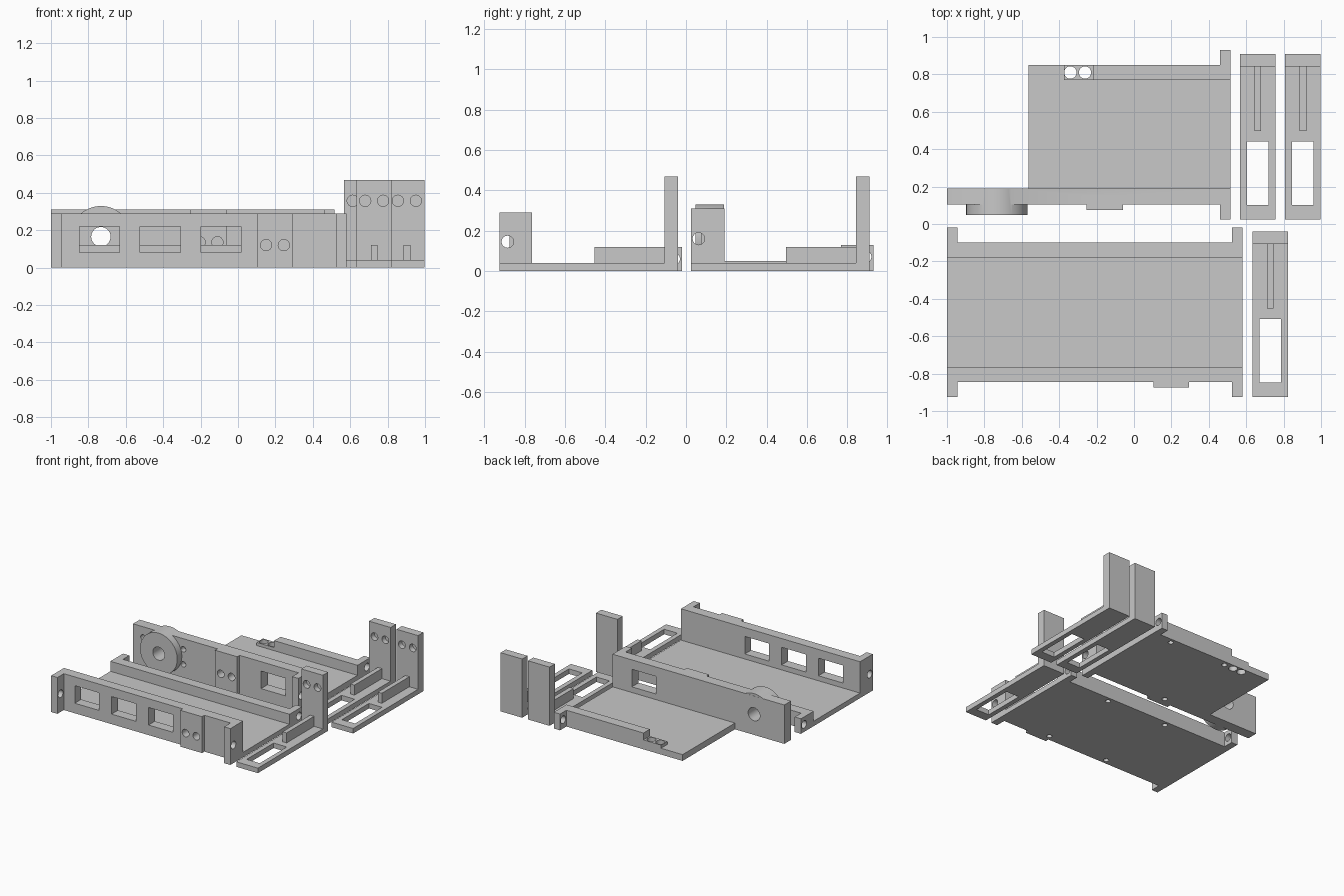
import bpy
import bmesh
import math
from mathutils import Vector

cube = bpy.data.objects.get("Cube")
if cube:
    bpy.data.objects.remove(cube, do_unlink=True)

GREY = (0.58, 0.58, 0.58, 1)
grey = bpy.data.materials.new("plain grey")
grey.use_nodes = True
grey.diffuse_color = GREY
grey.node_tree.nodes["Principled BSDF"].inputs["Base Color"].default_value = GREY


def box(*ranges):
    """Box from (low, high) ranges in x, y and z, with exact corners."""
    bm = bmesh.new()
    bmesh.ops.create_cube(bm, size=1)
    for v in bm.verts:
        v.co = [r[1] if c > 0 else r[0] for c, r in zip(v.co, ranges)]
    mesh = bpy.data.meshes.new("box")
    bm.to_mesh(mesh)
    bm.free()
    ob = bpy.data.objects.new("box", mesh)
    bpy.context.collection.objects.link(ob)
    return ob


def rod(axis, start, end, radius, sides=32):
    """Cylinder along an axis, from start to end points."""
    a, b = Vector(start), Vector(end)
    turn = {"x": (0, math.pi / 2, 0), "y": (math.pi / 2, 0, 0), "z": (0, 0, 0)}[axis]
    bpy.ops.mesh.primitive_cylinder_add(vertices=sides, radius=radius, depth=(b - a).length,
                                        location=(a + b) / 2, rotation=turn)
    bpy.ops.object.transform_apply(location=True, rotation=True, scale=True)
    return bpy.context.object


def hole_x(x0, x1, y, z):
    return rod("x", (x0, y, z), (x1, y, z), 0.03)


def hole_y(y0, y1, x, z, r=0.03):
    return rod("y", (x, y0, z), (x, y1, z), r)


def hole_z(x, y, z1, r=0.02):
    return rod("z", (x, y, -0.05), (x, y, z1), r)


def build(name, adds, cuts):
    """Fuse the solids, then cut the holes."""
    body = adds[0]
    for parts, mode in ((adds[1:], "UNION"), (cuts, "DIFFERENCE")):
        for part in parts:
            mod = body.modifiers.new("join", "BOOLEAN")
            mod.operation = mode
            mod.solver = "EXACT"
            mod.object = part
            bpy.context.view_layer.objects.active = body
            bpy.ops.object.modifier_apply(modifier=mod.name)
            bpy.data.objects.remove(part, do_unlink=True)
    body.name = name
    body.data.materials.clear()
    body.data.materials.append(grey)
    bpy.ops.object.select_all(action="DESELECT")
    body.select_set(True)
    bpy.context.view_layer.objects.active = body
    bpy.ops.object.shade_smooth_by_angle(angle=math.radians(30))


# Wide tray: floor, tall front wall, low rear rail, four ears, screw pad
H, L = 0.29, 0.12
full = (-1, 0.58)
adds = [
    box(full, (-0.845, -0.10), (0, 0.04)),
    box(full, (-0.845, -0.765), (0, H)),
    box(full, (-0.18, -0.10), (0, L)),
    box((0.105, 0.295), (-0.875, -0.80), (0, H)),
]
cuts = []
for x in ((-1, -0.945), (0.525, 0.58)):
    adds.append(box(x, (-0.925, -0.80), (0, H)))
    adds.append(box(x, (-0.14, -0.02), (0, L)))
    cuts.append(hole_x(x[0] - 0.02, x[1] + 0.02, -0.885, 0.145))
    cuts.append(hole_x(x[0] - 0.02, x[1] + 0.02, -0.06, 0.06))
for i in range(3):
    left = -0.848 + i * 0.325
    cuts.append(box((left, left + 0.215), (-0.9, -0.7), (0.08, 0.22)))
for x in (0.15, 0.245):
    cuts.append(hole_y(-0.9, -0.81, x, 0.12))
for x in (0.13, -0.41):
    for y in (-0.805, -0.14):
        cuts.append(hole_z(x, y, 0.07))
build("wide_tray", adds, cuts)

# Short tray: long front wall with round boss, floor, rear rail, ears, pads
H, L = 0.31, 0.13
adds = [
    box((-1, 0.515), (0.105, 0.19), (0, H)),
    rod("y", (-0.733, 0.047, 0.165), (-0.733, 0.189, 0.165), 0.164, 64),
    box((-0.565, 0.515), (0.105, 0.85), (0, 0.05)),
    box((-0.22, 0.515), (0.77, 0.85), (0, L)),
    box((-0.375, -0.2), (0.77, 0.85), (0, 0.075)),
    box((-0.255, -0.06), (0.075, 0.15), (0, H)),
    box((0.46, 0.515), (0.025, 0.15), (0, H)),
    box((0.46, 0.515), (0.80, 0.93), (0, L)),
]
cuts = [
    hole_y(0, 0.25, -0.733, 0.165, 0.052),
    box((0.13, 0.345), (0.05, 0.25), (0.095, 0.235)),
    hole_x(0.44, 0.54, 0.063, 0.16),
    hole_x(0.44, 0.54, 0.89, 0.07),
]
for x in (-0.205, -0.11):
    cuts.append(hole_y(0.05, 0.14, x, 0.135))
for x in (-0.91, -0.556):
    for z in (0.105, 0.225):
        cuts.append(hole_y(0.08, 0.15, x, z, 0.022))
for x in (-0.34, -0.262):
    cuts.append(hole_z(x, 0.81, 0.2, 0.033))
for x, y in ((-0.18, 0.81), (0.33, 0.81), (-0.166, 0.15)):
    cuts.append(hole_z(x, y, 0.07))
build("short_tray", adds, cuts)

# Three slotted brackets with an upright and a stiffening rib
places = {"front_bracket": (0.728, -0.925), "inner_rear_bracket": (0.661, 0.025),
          "outer_rear_bracket": (0.903, 0.025)}
for name, (cx, y) in places.items():
    w = 0.095
    adds = [
        box((cx - w, cx + w), (y, y + 0.885), (0, 0.04)),
        box((cx - w, cx + w), (y + 0.818, y + 0.885), (0, 0.468)),
        box((cx - 0.018, cx + 0.018), (y + 0.472, y + 0.85), (0, 0.12)),
    ]
    cuts = [box((cx - 0.058, cx + 0.058), (y + 0.077, y + 0.417), (-0.1, 0.1))]
    for s in (-1, 1):
        cuts.append(hole_y(y + 0.78, y + 0.86, cx + s * 0.048, 0.357))
    build(name, adds, cuts)
